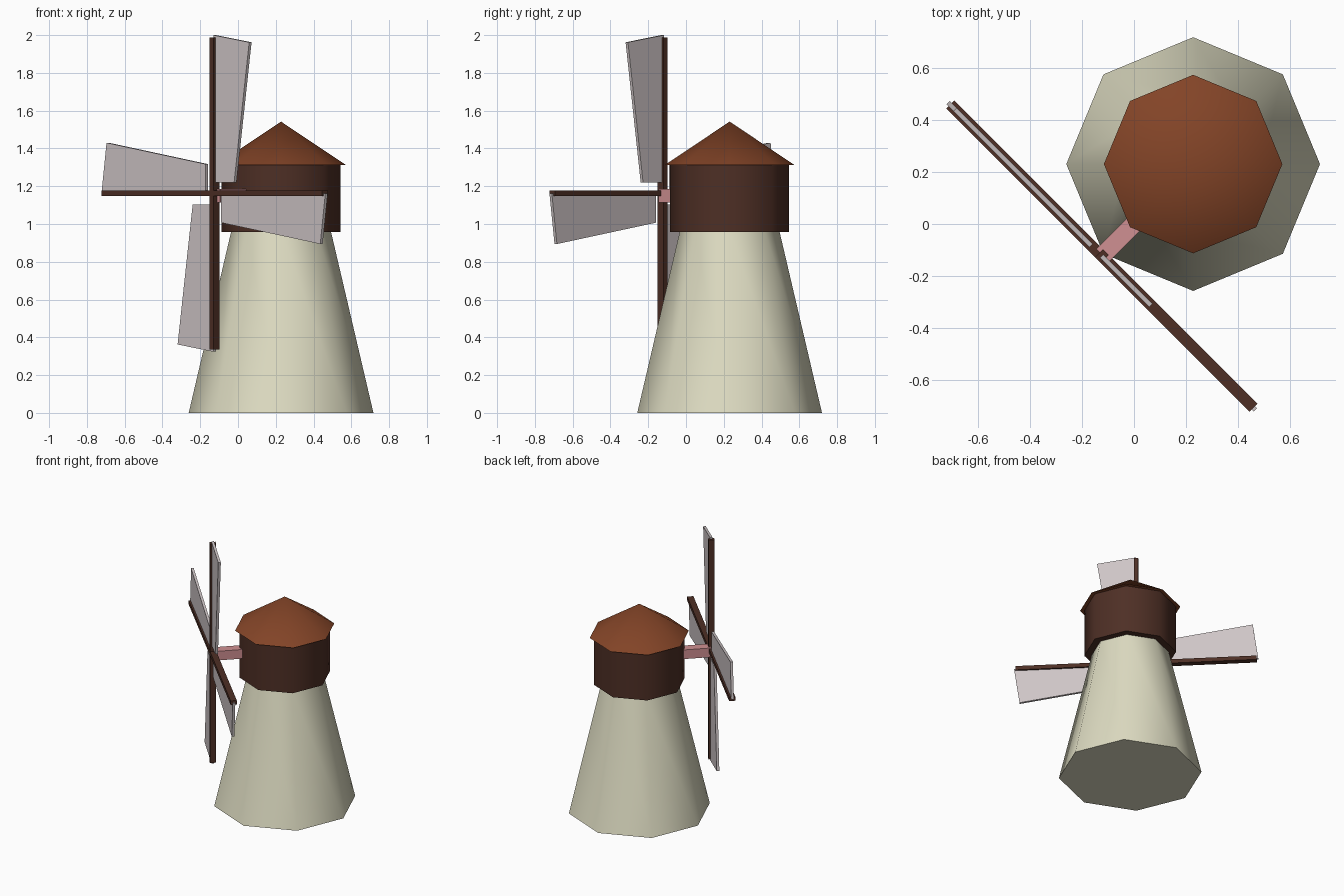
import bpy, bmesh, math
from mathutils import Matrix, Vector

if "Cube" in bpy.data.objects:
    bpy.data.objects.remove(bpy.data.objects["Cube"])


def material(name, r, g, b):
    lin = [((c / 255 + 0.055) / 1.055) ** 2.4 for c in (r, g, b)]
    m = bpy.data.materials.new(name)
    m.diffuse_color = (*lin, 1)
    m.use_nodes = True
    m.node_tree.nodes["Principled BSDF"].inputs["Base Color"].default_value = m.diffuse_color
    return m


CREAM = material("cream plaster", 222, 220, 194)
DARK = material("dark brown wood", 78, 47, 37)
RUST = material("rust roof", 131, 68, 39)
GREY = material("grey cloth", 206, 197, 198)
PINK = material("pink axle", 208, 144, 146)

CX, CY = 0.228, 0.231                      # tower centre
HUB = Vector((-0.124, -0.124, 1.162))      # centre of the sail wheel
# Wheel frame: local x along the wheel, local y inward to the tower
WHEEL = Matrix.Translation(HUB) @ Matrix.Rotation(math.radians(-45), 4, 'Z')


def add_object(name, bm, mat, smooth=False):
    bmesh.ops.recalc_face_normals(bm, faces=bm.faces)
    mesh = bpy.data.meshes.new(name)
    bm.to_mesh(mesh)
    bm.free()
    mesh.materials.append(mat)
    ob = bpy.data.objects.new(name, mesh)
    bpy.context.collection.objects.link(ob)
    if smooth:
        bpy.ops.object.select_all(action='DESELECT')
        ob.select_set(True)
        bpy.context.view_layer.objects.active = ob
        bpy.ops.object.shade_smooth_by_angle(angle=math.radians(50))
    return ob


def octagon(name, r1, r2, z1, z2, mat):
    """Eight-sided cone or drum with corners on the x and y axes."""
    bm = bmesh.new()
    bmesh.ops.create_cone(bm, cap_ends=True, segments=8, radius1=r1, radius2=r2,
                          depth=z2 - z1,
                          matrix=Matrix.Translation((CX, CY, (z1 + z2) / 2)))
    return add_object(name, bm, mat, True)


def plate(name, outline, y1, y2, mat, matrix):
    """Outline in local x, z pushed from y1 to y2."""
    bm = bmesh.new()
    face = bm.faces.new([bm.verts.new((x, y1, z)) for x, z in outline])
    ext = bmesh.ops.extrude_face_region(bm, geom=[face])
    verts = [g for g in ext["geom"] if isinstance(g, bmesh.types.BMVert)]
    bmesh.ops.translate(bm, verts=verts, vec=(0, y2 - y1, 0))
    bm.transform(matrix)
    return add_object(name, bm, mat)


def rect(x1, x2, z1, z2):
    return [(x1, z1), (x2, z1), (x2, z2), (x1, z2)]


# Tower, cap drum and roof
octagon("tower", 0.489, 0.263, 0, 0.965, CREAM)
octagon("cap_drum", 0.315, 0.315, 0.957, 1.316, DARK)
octagon("roof", 0.344, 0, 1.312, 1.542, RUST)

# Axle from hub into the drum
plate("axle", rect(-0.035, 0.035, -0.047, 0.022), 0.005, 0.3, PINK, WHEEL)

# Four arms, each with a tapered sail on its clockwise side
SAIL = [(0, 0.058), (0.155, 0.058), (0.268, 0.80), (0, 0.838)]
for i in range(4):
    turn = WHEEL @ Matrix.Rotation(math.radians(90 * i), 4, 'Y')
    plate(f"arm_{i + 1}", rect(-0.015, 0.015, 0, 0.826), -0.0215, 0.0215, DARK, turn)
    plate(f"sail_{i + 1}", SAIL, -0.009, 0.009, GREY, turn)
